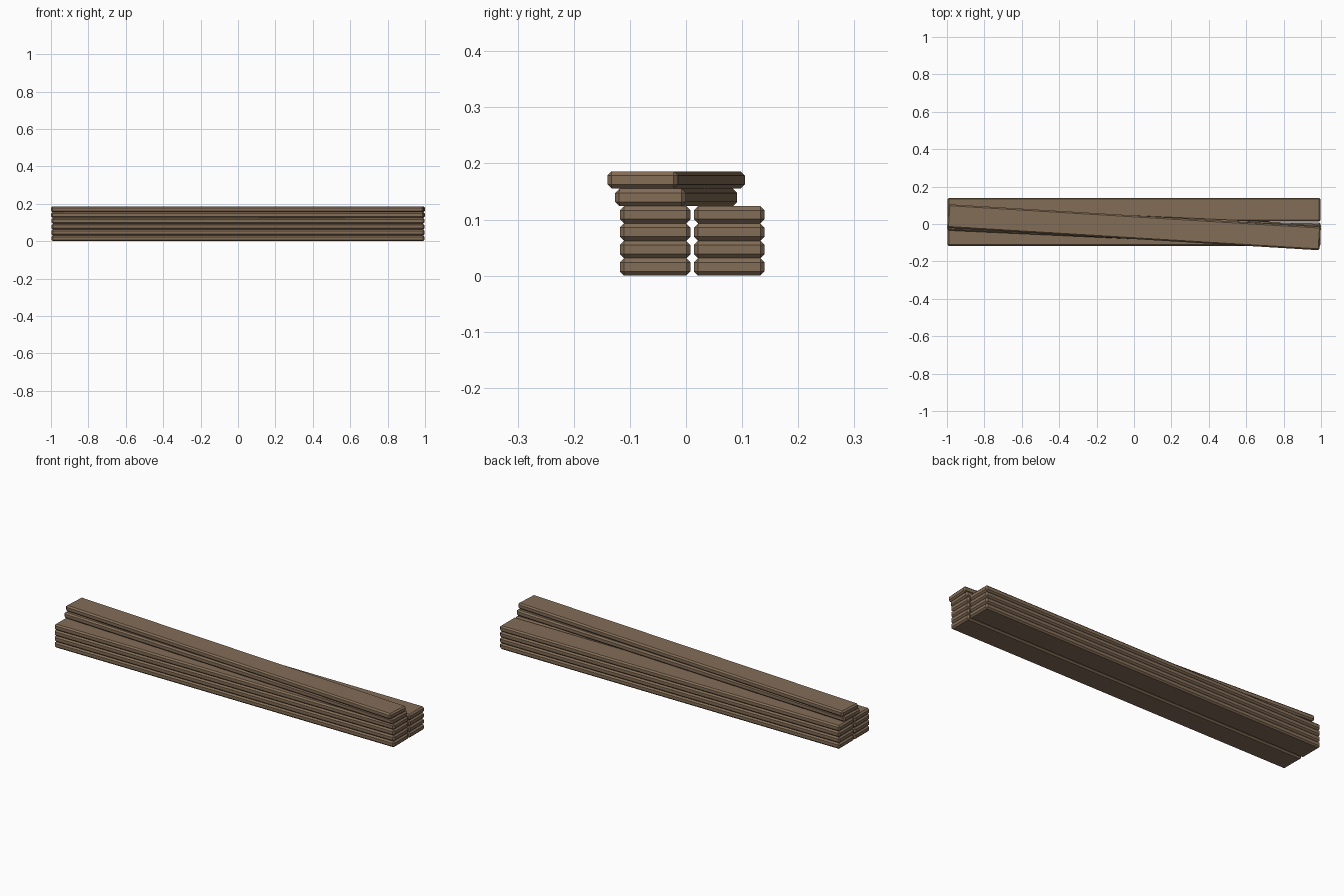
import bpy
import bmesh
from math import radians
from mathutils import Matrix, Vector

LENGTH, WIDTH, THICK, CHAMFER = 1.995, 0.126, 0.031, 0.0075

default = bpy.data.objects.get("Cube")
if default:
    bpy.data.objects.remove(default, do_unlink=True)


def make_material(name, colour):
    mat = bpy.data.materials.new(name)
    mat.use_nodes = True
    mat.diffuse_color = colour
    mat.node_tree.nodes["Principled BSDF"].inputs["Base Color"].default_value = colour
    return mat


wood = make_material("brown_wood", (0.23, 0.155, 0.095, 1))

# One chamfered plank mesh, shared by every plank in the stack
mesh = bpy.data.meshes.new("plank")
bm = bmesh.new()
bmesh.ops.create_cube(bm, size=1, matrix=Matrix.Diagonal((LENGTH, WIDTH, THICK, 1)))
bmesh.ops.bevel(bm, geom=bm.edges[:], offset=CHAMFER, offset_type='OFFSET',
                segments=1, affect='EDGES')
bmesh.ops.recalc_face_normals(bm, faces=bm.faces[:])
bm.to_mesh(mesh)
bm.free()
mesh.materials.append(wood)


def add_plank(name, y, layer, turn=0):
    plank = bpy.data.objects.new(name, mesh)
    plank.location = Vector((0, y, (layer + 0.5) * THICK))
    plank.rotation_euler.z = radians(turn)
    bpy.context.collection.objects.link(plank)


# Two straight columns of four planks
for layer in range(4):
    add_plank(f"front_plank_{layer + 1}", -0.055, layer)
    add_plank(f"back_plank_{layer + 1}", 0.077, layer)

# Two loose planks lying askew on top
add_plank("lower_loose_plank", -0.0175, 4, -2.65)
add_plank("upper_loose_plank", -0.0175, 5, -3.45)
